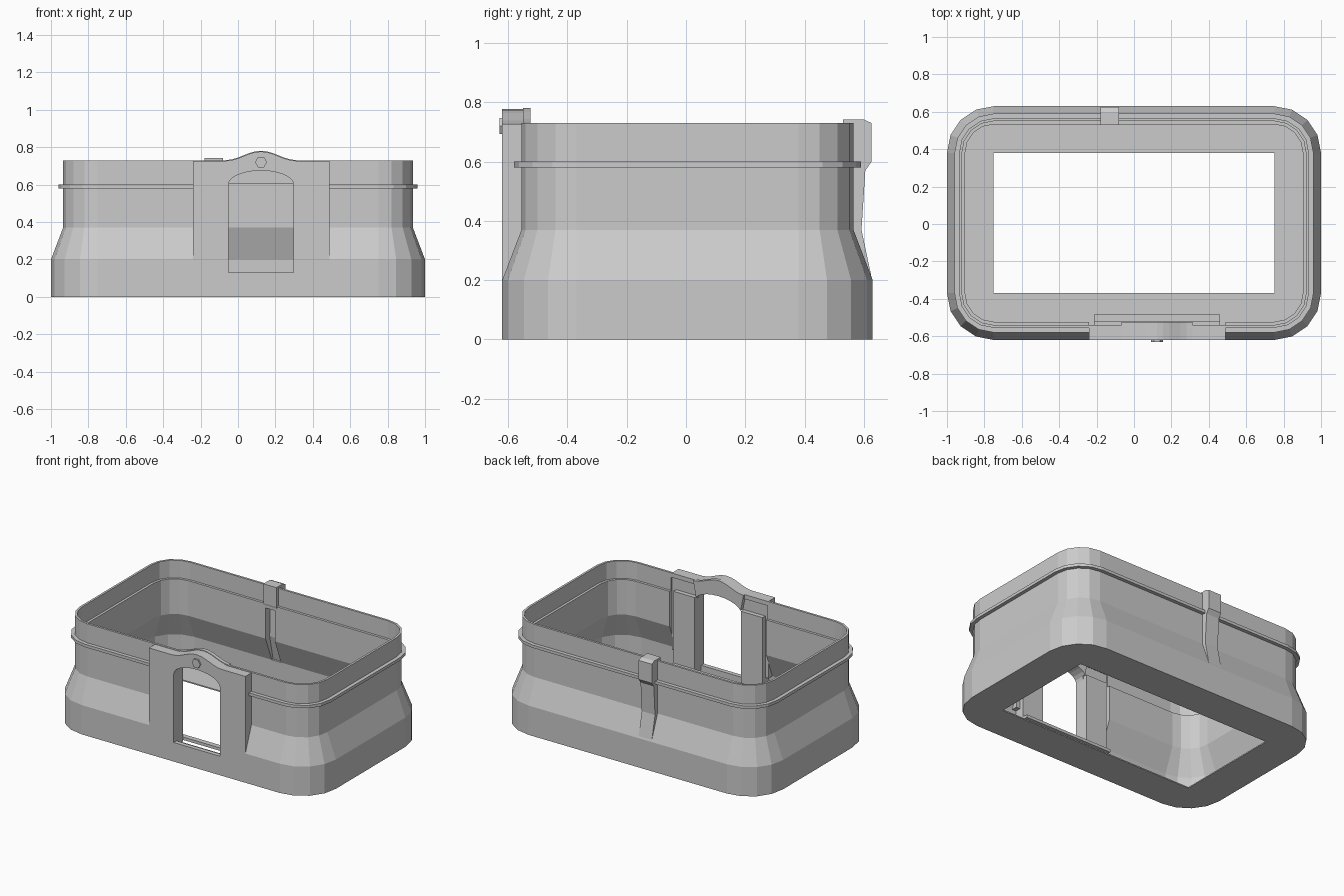
import bpy, bmesh
from math import sin, cos, pi
from mathutils import Vector

if "Cube" in bpy.data.objects:
    bpy.data.objects.remove(bpy.data.objects["Cube"])


def finish(bm, name):
    bmesh.ops.remove_doubles(bm, verts=bm.verts, dist=1e-5)
    bmesh.ops.recalc_face_normals(bm, faces=bm.faces)
    me = bpy.data.meshes.new(name)
    bm.to_mesh(me)
    bm.free()
    ob = bpy.data.objects.new(name, me)
    bpy.context.collection.objects.link(ob)
    return ob


def extrude(name, points, offset):
    """Extrude a flat outline of 3D points by an offset."""
    bm = bmesh.new()
    face = bm.faces.new([bm.verts.new(p) for p in points])
    new = bmesh.ops.extrude_face_region(bm, geom=[face], use_keep_orig=True)
    bmesh.ops.translate(bm, vec=offset,
                        verts=[v for v in new['geom'] if isinstance(v, bmesh.types.BMVert)])
    return finish(bm, name)


def along_y(name, xz, y0, y1):
    return extrude(name, [(x, y0, z) for x, z in xz], Vector((0, y1 - y0, 0)))


def along_x(name, yz, x0, x1):
    return extrude(name, [(x0, y, z) for y, z in yz], Vector((x1 - x0, 0, 0)))


def rect(x0, x1, z0, z1):
    return [(x0, z0), (x1, z0), (x1, z1), (x0, z1)]


def cut(ob, cutter):
    cutter.hide_render = True
    mod = ob.modifiers.new("cut", 'BOOLEAN')
    mod.operation = 'DIFFERENCE'
    mod.solver = 'EXACT'
    mod.object = cutter
    bpy.context.view_layer.objects.active = ob
    bpy.ops.object.modifier_apply(modifier=mod.name)
    bpy.data.objects.remove(cutter)


# Rounded rectangular shell: (height, corner radius) swept round fixed corner centres
SEG = 4
profile = [(0, 0), (0, .25), (.2, .25), (.37, .185), (.58, .185), (.58, .21), (.6, .21),
           (.6, .185), (.73, .185), (.73, .17), (.61, .17), (.61, .153), (.37, .153),
           (.2, .22), (.008, .22), (.008, 0)]
bm = bmesh.new()
rings = []
for z, r in profile:
    ring = []
    for q, (sx, sy) in enumerate([(1, 1), (-1, 1), (-1, -1), (1, -1)]):
        for i in range(SEG + 1):
            a = (q + i / SEG) * pi / 2
            ring.append(bm.verts.new((sx * .75 + r * cos(a), .005 + sy * .375 + r * sin(a), z)))
    rings.append(ring)
for a, b in zip(rings, rings[1:] + rings[:1]):
    n = len(a)
    for i in range(n):
        j = (i + 1) % n
        bm.faces.new((a[i], a[j], b[j], b[i]))
bmesh.ops.dissolve_degenerate(bm, dist=1e-5, edges=bm.edges)
shell = finish(bm, "shell")

# Gateway outlines, then the opening and the door recess inside it
MID, X0, X1 = .123, -.052, .298
arch = [(MID - .175 * cos(i * pi / 12), .6 + .075 * sin(i * pi / 12)) for i in range(13)]
hump = [(MID + .19 * (1 - i / 6), .727 + .025 * (1 + cos(pi * (1 - i / 6)))) for i in range(13)]
cut(shell, along_y("gate_cutter", [(X0, .13)] + arch + [(X1, .13)], -.7, -.44))
cut(shell, along_y("recess_cutter", rect(-.24, .49, .22, .70), -.56, -.44))

# Front gate panel with raised top
panel = ([(-.24, .2), (X0, .2)] + arch +
         [(X1, .2), (.49, .2), (.49, .727)] + hump + [(-.24, .727)])
along_y("gate_panel", panel, -.62, -.55)

# Thin lip behind the raised top
lip = arch[1:-1] + [(x, z + .004) for x, z in hump]
along_y("gate_lip", lip, -.55, -.525)

# Door posts either side of the opening, and a sill bar between their feet
for name, a, b in (("left_post", -.215, X0), ("right_post", X1, .46)):
    along_y(name, rect(a, b, .1, .62), -.595, -.52)
along_y("sill_bar", rect(-.215, .46, .11, .13), -.52, -.485)

# Small hexagonal knob above the gate
along_y("knob", [(MID + .032 * cos(i * pi / 3), .72 + .032 * sin(i * pi / 3))
                 for i in range(6)], -.63, -.61)

# Rear clip: block over the rim with a strip following the wall, grooved inside
cut(shell, along_x("groove_cutter", [(.45, .2), (.614, .2), (.578, .37), (.585, .58), (.45, .58)],
                   -.165, -.095))
clip = along_x("rear_clip", [(.55, .2), (.628, .2), (.592, .37), (.605, .57), (.626, .6), (.626, .73),
                             (.6, .742), (.53, .742), (.53, .61), (.54, .57)], -.18, -.08)
cut(clip, along_x("groove_cutter", [(.45, .1), (.63, .1), (.614, .2), (.578, .37), (.585, .58), (.45, .58)],
                  -.165, -.095))
# Trim the clip so its sides stay within the wall thickness
cut(clip, along_x("trim_cutter", [(.4, .1), (.61, .1), (.61, .2), (.545, .37), (.545, .569), (.4, .569)],
                  -.3, .1))
